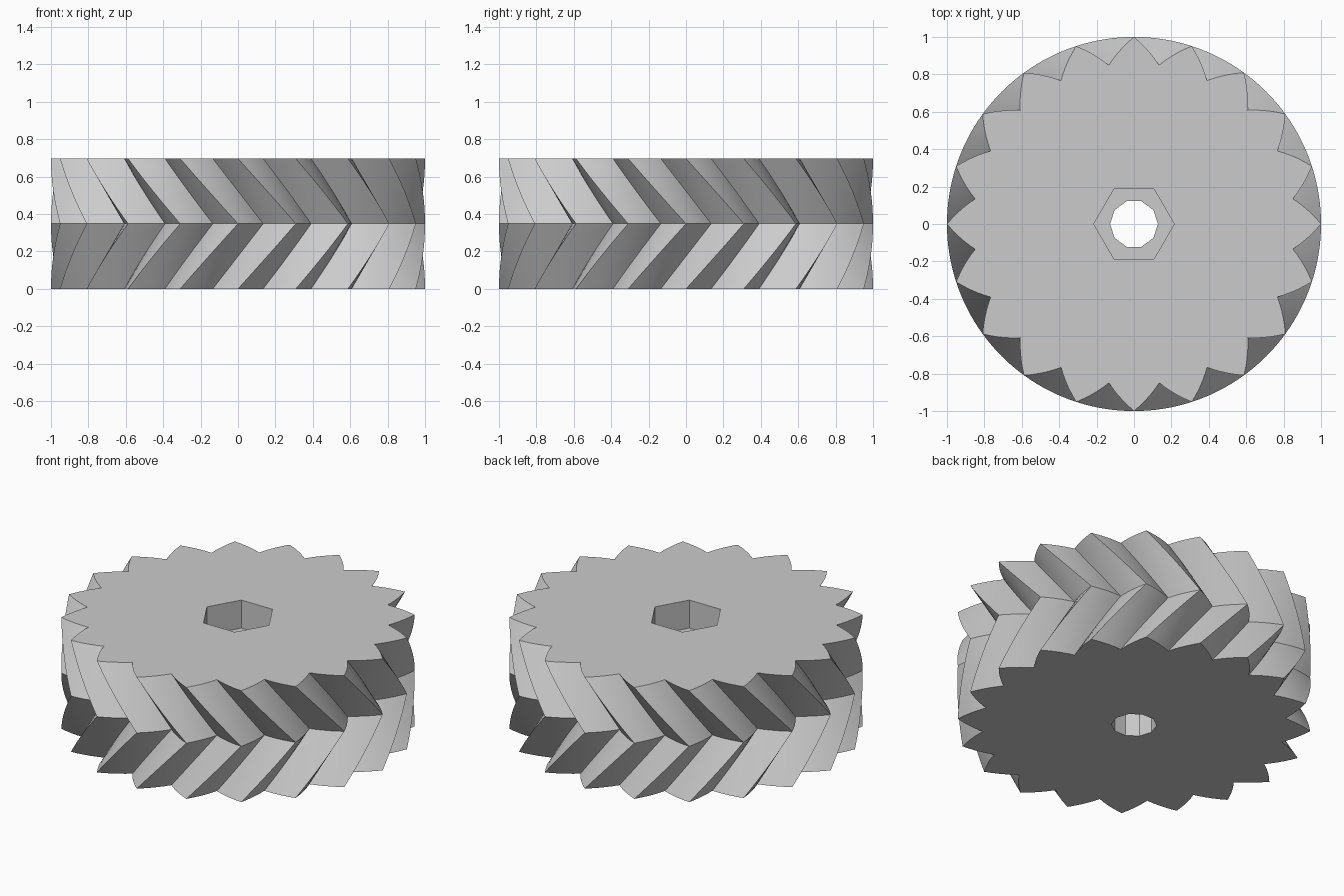
import bpy, bmesh, math

if "Cube" in bpy.data.objects:
    bpy.data.objects.remove(bpy.data.objects["Cube"], do_unlink=True)

TEETH, HEIGHT = 20, 0.696
TIP, ROOT, BASE = 1.0, 0.86, 0.645      # radii of tooth tip, root and involute base
PITCH = 2 * math.pi / TEETH
FLANK_STEPS, SLICES = 5, 8              # segments per flank, layers per half

grey = bpy.data.materials.new("light grey")
grey.use_nodes = True
grey.diffuse_color = (0.6, 0.6, 0.6, 1)
grey.node_tree.nodes["Principled BSDF"].inputs["Base Color"].default_value = grey.diffuse_color


def involute(r):
    t = math.sqrt((r / BASE) ** 2 - 1)
    return t - math.atan(t)


def gear_outline():
    """Polar points (radius, angle) of pointed teeth with curved flanks."""
    span = involute(TIP) - involute(ROOT)
    flank = []
    for i in range(FLANK_STEPS + 1):
        r = ROOT + (TIP - ROOT) * i / FLANK_STEPS
        flank.append((r, PITCH / 2 * (involute(TIP) - involute(r)) / span))
    tooth = [(r, -a) for r, a in flank] + [(r, a) for r, a in flank[-2:0:-1]]
    return [(r, a + k * PITCH) for k in range(TEETH) for r, a in tooth]


def finish(bm, name):
    bmesh.ops.recalc_face_normals(bm, faces=bm.faces)
    mesh = bpy.data.meshes.new(name)
    bm.to_mesh(mesh)
    bm.free()
    mesh.materials.append(grey)
    obj = bpy.data.objects.new(name, mesh)
    bpy.context.collection.objects.link(obj)
    return obj


def prism(name, sides, radius, z0, z1):
    bm = bmesh.new()
    bmesh.ops.create_cone(bm, cap_ends=True, segments=sides, radius1=radius,
                          radius2=radius, depth=z1 - z0)
    obj = finish(bm, name)
    obj.location.z = (z0 + z1) / 2
    obj.rotation_euler.z = math.pi / 2
    obj.hide_render = True
    return obj


# Herringbone body: the outline twists one tooth up to the middle, then back
bm = bmesh.new()
outline = gear_outline()
rings = []
for layer in range(2 * SLICES + 1):
    twist = PITCH * (1 - abs(layer / SLICES - 1))
    z = HEIGHT * layer / (2 * SLICES)
    rings.append([bm.verts.new((r * math.cos(a + twist), r * math.sin(a + twist), z))
                  for r, a in outline])
n = len(outline)
for low, high in zip(rings, rings[1:]):
    for i in range(n):
        j = (i + 1) % n
        bm.faces.new((low[i], low[j], high[j], high[i]))
bm.faces.new(rings[0][::-1])
bm.faces.new(rings[-1])
gear = finish(bm, "herringbone_gear")

# Shaft hole and hexagonal nut recess
cutters = [prism("shaft_hole_cutter", 10, 0.128, -0.1, HEIGHT + 0.1),
           prism("nut_recess_cutter", 6, 0.215, HEIGHT - 0.175, HEIGHT + 0.1)]
bpy.ops.object.select_all(action="DESELECT")
gear.select_set(True)
bpy.context.view_layer.objects.active = gear
for cutter in cutters:
    cut = gear.modifiers.new(cutter.name, "BOOLEAN")
    cut.operation = "DIFFERENCE"
    cut.solver = "EXACT"
    cut.object = cutter
    bpy.ops.object.modifier_apply(modifier=cut.name)
    bpy.data.objects.remove(cutter, do_unlink=True)

bpy.ops.object.shade_smooth_by_angle(angle=math.radians(20))
